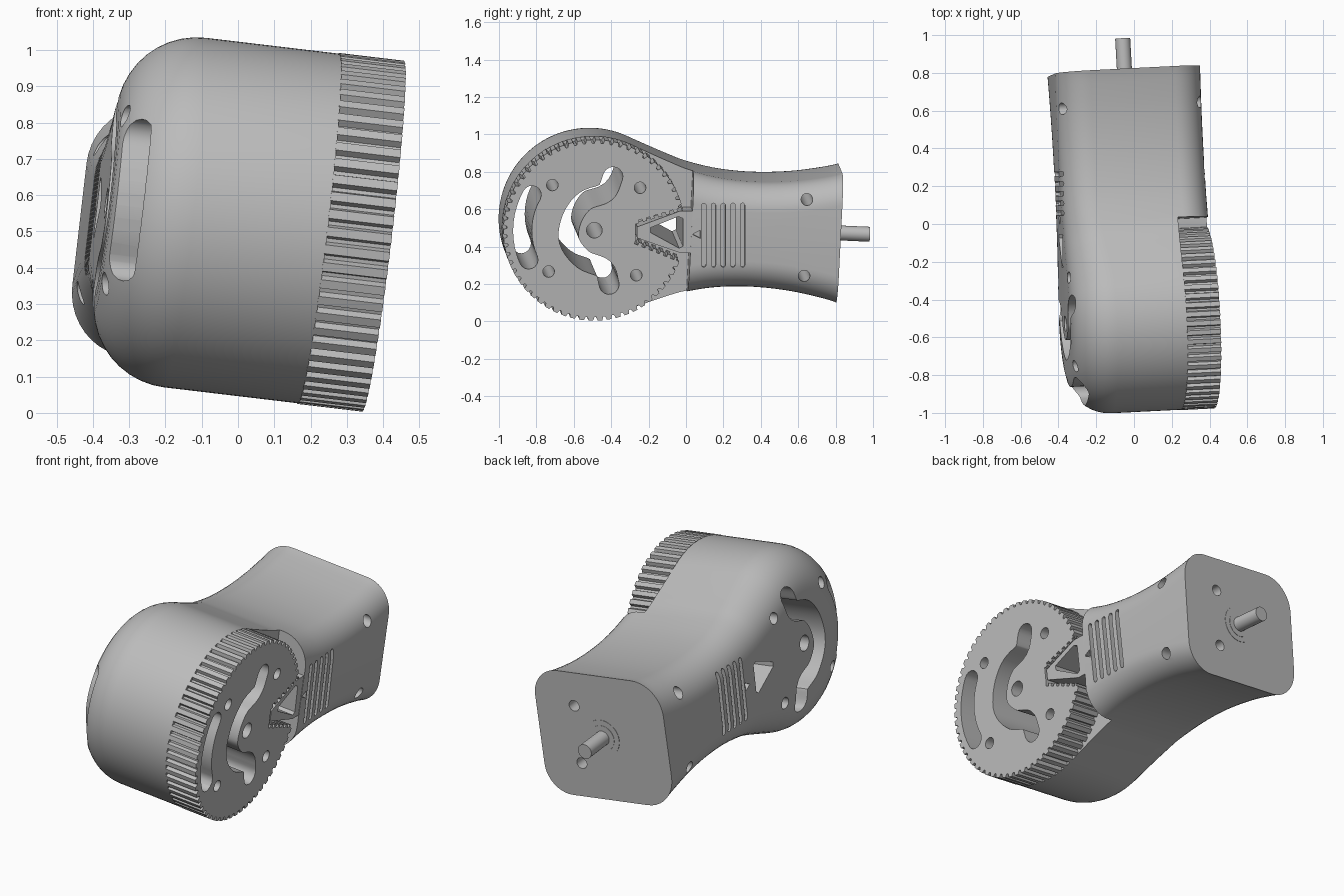
import bpy, bmesh
from math import sin, cos, pi, radians
from mathutils import Matrix, Vector

cube = bpy.data.objects.get("Cube")
if cube:
    bpy.data.objects.remove(cube, do_unlink=True)

grey = bpy.data.materials.new("plain_grey")
grey.use_nodes = True
GREY = (0.5, 0.5, 0.5, 1)
grey.diffuse_color = GREY
grey.node_tree.nodes["Principled BSDF"].inputs["Base Color"].default_value = GREY

# Tilted frame: x along the wheel axle, y along the handle
ax = Vector((0.992, 0.05, -0.118)).normalized()
ay = Vector((-0.05, 0.998, -0.045))
ay = (ay - ax * ay.dot(ax)).normalized()
FRAME = Matrix((ax, ay, ax.cross(ay))).transposed().to_4x4()
FRAME.translation = (0.40, -0.49, 0.487)

WIDTH, RADIUS, WHEEL, END = 0.77, 0.485, 0.178, 1.32


def flat(y, z):
    """Side-on position to the tilted frame's (y, z)."""
    w = z - 0.487 + 0.045 * (y + 0.49)
    return Vector((y + 0.49 - 0.05 * w, w))


def loft(bm, rings):
    rows = [[bm.verts.new(p) for p in ring] for ring in rings]
    n = len(rows[0])
    for a, b in zip(rows, rows[1:]):
        for i in range(n):
            bm.faces.new((a[i], a[(i + 1) % n], b[(i + 1) % n], b[i]))
    bm.faces.new(rows[0][::-1])
    bm.faces.new(rows[-1])


def prism(bm, poly, x0, x1):
    loft(bm, [[(x, p[0], p[1]) for p in poly] for x in (x0, x1)])


def rod(bm, x, z, radius, y0, y1, sides=32):
    turn = Matrix.Translation((x, (y0 + y1) / 2, z)) @ Matrix.Rotation(pi / 2, 4, 'X')
    bmesh.ops.create_cone(bm, cap_ends=True, segments=sides, radius1=radius,
                          radius2=radius, depth=y1 - y0, matrix=turn)


def circle(c, r, n=24):
    return [(c[0] + r * cos(2 * pi * i / n), c[1] + r * sin(2 * pi * i / n)) for i in range(n)]


def smooth(pts, steps=5):
    """Curve through all the points."""
    ext = [pts[0] * 2 - pts[1]] + pts + [pts[-1] * 2 - pts[-2]]
    out = []
    for a, b, c, d in zip(ext, ext[1:], ext[2:], ext[3:]):
        for k in range(steps):
            t = k / steps
            out.append((b * 2 + (c - a) * t + (a * 2 - b * 5 + c * 4 - d) * t * t
                        + (b * 3 - a - c * 3 + d) * t ** 3) / 2)
    return out + [pts[-1]]


def normals(pts):
    out = []
    for i in range(len(pts)):
        t = (pts[min(i + 1, len(pts) - 1)] - pts[max(i - 1, 0)]).normalized()
        out.append(Vector((-t.y, t.x)))
    return out


def stroke(pts, r, n=8):
    """Round-ended slot outline along a path."""
    nor = normals(pts)
    left = [p + m * r for p, m in zip(pts, nor)]
    right = [p - m * r for p, m in zip(pts, nor)]

    def cap(p, m):
        side = Vector((m.y, -m.x))
        return [p + (m * cos(pi * i / n) + side * sin(pi * i / n)) * r for i in range(1, n)]
    return left + cap(pts[-1], nor[-1]) + right[::-1] + cap(pts[0], -nor[0])


def make(name, bm, helper=False):
    bmesh.ops.recalc_face_normals(bm, faces=bm.faces)
    mesh = bpy.data.meshes.new(name)
    bm.to_mesh(mesh)
    bm.free()
    mesh.materials.append(grey)
    ob = bpy.data.objects.new(name, mesh)
    ob.matrix_world = FRAME
    ob.hide_render = helper
    bpy.context.collection.objects.link(ob)
    return ob


def cut(ob, cutter):
    mod = ob.modifiers.new("cut", 'BOOLEAN')
    mod.operation, mod.solver, mod.object = 'DIFFERENCE', 'EXACT', cutter
    bpy.context.view_layer.update()
    bpy.context.view_layer.objects.active = ob
    bpy.ops.object.modifier_apply(modifier=mod.name)


# Body: drum running into a waisted handle, rounded on both sides
drum = [Vector((RADIUS * cos(radians(a)), RADIUS * sin(radians(a)))) for a in range(180, 67, -3)]
waist = [(0.3, 0.402), (0.4, 0.363), (0.5, 0.328), (0.65, 0.296), (0.8, 0.283),
         (0.95, 0.285), (1.1, 0.3), (1.25, 0.328), (1.33, 0.35), (1.45, 0.39)]
upper = drum[:-1] + smooth([drum[-1]] + [Vector(p) for p in waist])
outline = [Vector((p.x, -p.y)) for p in upper[:0:-1]] + upper
nor = normals(outline)


def inset_ring(x_edge, sign, r_drum, r_tail, t):
    ring = []
    for p, m in zip(outline, nor):
        k = min(max((p.x - 0.1) / 0.6, 0), 1)
        r = r_drum + (r_tail - r_drum) * k * k * (3 - 2 * k)
        q = p - m * r * (1 - cos(t))
        ring.append((x_edge + sign * r * (1 - sin(t)), q.x, q.y))
    return ring


STEPS = 10
angles = [pi / 2 * i / STEPS for i in range(STEPS + 1)]
rings = [inset_ring(-WIDTH, 1, 0.22, 0.17, t) for t in angles[::-1]]
rings += [inset_ring(0, -1, 0.15, 0.15, t) for t in angles]
bm = bmesh.new()
# outline runs clockwise, so its left-hand normal must point outward
if nor[len(nor) // 2].x > 0:
    nor = [-m for m in nor]
    rings = [inset_ring(-WIDTH, 1, 0.22, 0.17, t) for t in angles[::-1]]
    rings += [inset_ring(0, -1, 0.15, 0.15, t) for t in angles]
loft(bm, rings)
body = make("body", bm)

# Wheel pocket and square handle end
bm = bmesh.new()
prism(bm, [(-1, -1), (0.52, -1), (0.52, 1), (-1, 1)], -WHEEL, 0.3)
prism(bm, [(END, -1), (2, -1), (2, 1), (END, 1)], -1.5, 0.6)
pocket = make("pocket_cutter", bm, True)
cut(body, pocket)

# Toothed wheel
TEETH = 62
poly = []
for i in range(TEETH):
    for f, r in ((0, 0.468), (0.22, 0.468), (0.36, 0.487), (0.86, 0.487)):
        a = 2 * pi * (i + f) / TEETH
        poly.append((r * cos(a), r * sin(a)))
bm = bmesh.new()
prism(bm, poly, -WHEEL - 0.002, 0)
wheel = make("toothed_wheel", bm)


# Wedge notch with toothed sides
def zigzag(a, b, n=7, depth=0.016):
    d = (b - a) / n
    m = Vector((-d.y, d.x)).normalized() * depth
    out = []
    for i in range(n):
        out += [a + d * i, a + d * (i + 0.5), a + d * (i + 0.5) + m, a + d * (i + 0.95) + m]
    return out + [b]


notch = zigzag(flat(-0.27, 0.52), flat(0.02, 0.605))
notch += [flat(0.12, 0.61), flat(0.12, 0.28)]
notch += zigzag(flat(0, 0.32), flat(-0.27, 0.43))
bm = bmesh.new()
prism(bm, notch, -0.4, 0.2)
notch_cutter = make("notch_cutter", bm, True)
cut(wheel, notch_cutter)

# Wedge joining the handle to the wheel
bm = bmesh.new()
prism(bm, [flat(*p) for p in ((-0.26, 0.505), (-0.03, 0.59), (0.04, 0.59), (0.04, 0.365),
                              (-0.03, 0.365), (-0.26, 0.445))], -WHEEL - 0.002, -0.002)
wedge = make("wedge", bm)

# Openings running right through
bm = bmesh.new()
crescent = [flat(*p) for p in ((-0.39, 0.775), (-0.43, 0.69), (-0.54, 0.645), (-0.61, 0.55),
                               (-0.625, 0.43), (-0.55, 0.33), (-0.44, 0.28), (-0.41, 0.195))]
arc = [Vector((0.385 * cos(radians(a)), 0.385 * sin(radians(a)))) for a in range(153, 208, 6)]
triangle = [flat(*p) for p in ((-0.19, 0.5), (-0.04, 0.56), (-0.015, 0.55), (-0.015, 0.4),
                               (-0.035, 0.39), (-0.19, 0.475))]
openings = [stroke(smooth(crescent), 0.053), stroke(arc, 0.05), triangle,
            circle(flat(-0.49, 0.487), 0.042)]
for spot in ((-0.715, 0.73), (-0.245, 0.715), (-0.735, 0.265), (-0.265, 0.245),
             (0.65, 0.65), (0.635, 0.24)):
    openings.append(circle(flat(*spot), 0.031))
for shape in openings:
    prism(bm, shape, -1.1, 0.3)
through = make("opening_cutter", bm, True)
for ob in (body, wheel, wedge):
    cut(ob, through)

# Grip grooves, arrow marks and end holes
bm = bmesh.new()
for x0, x1 in ((-0.03, 0.1), (-0.9, -WIDTH + 0.03)):
    for i in range(5):
        y = 0.097 + 0.052 * i
        prism(bm, stroke([flat(y, 0.3), flat(y, 0.46), flat(y, 0.62)], 0.012, 6), x0, x1)
    prism(bm, [flat(0.035, 0.465), flat(0.078, 0.487), flat(0.078, 0.443)], x0, x1)
for z in (0.16, -0.16):
    rod(bm, -0.23, z, 0.03, END - 0.08, END + 0.1, 24)
marks = make("groove_cutter", bm, True)
cut(body, marks)

# Output shaft with thin rings round its base
bm = bmesh.new()
rod(bm, -0.38, 0, 0.04, END - 0.05, 1.495)
shaft = make("shaft", bm)
bm = bmesh.new()
for r in (0.07, 0.1):
    rod(bm, -0.38, 0, r, END - 0.01, END + 0.007 - r * 0.05, 40)
collar = make("shaft_collar", bm)

for helper in (pocket, notch_cutter, through, marks):
    bpy.data.objects.remove(helper, do_unlink=True)

bpy.ops.object.select_all(action='DESELECT')
for ob in (body, wheel, wedge, shaft, collar):
    ob.select_set(True)
bpy.context.view_layer.objects.active = body
bpy.ops.object.shade_smooth_by_angle(angle=radians(30))
